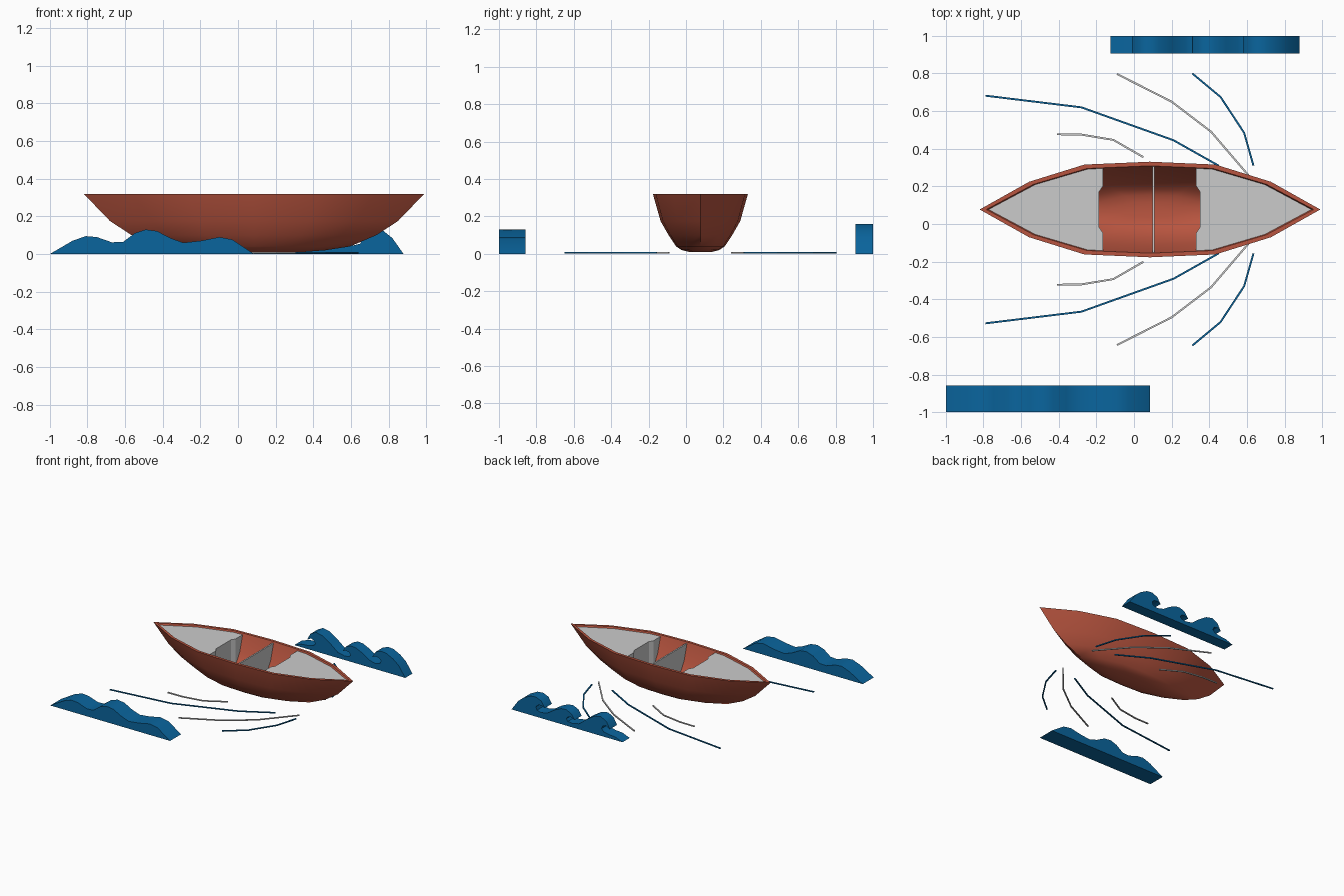
import bpy, bmesh, math
from mathutils import Vector

if "Cube" in bpy.data.objects:
    bpy.data.objects.remove(bpy.data.objects["Cube"])

CX, CY = 0.085, 0.077   # boat centre


def material(name, rgb):
    m = bpy.data.materials.new(name)
    m.diffuse_color = (*rgb, 1)
    m.use_nodes = True
    m.node_tree.nodes["Principled BSDF"].inputs["Base Color"].default_value = m.diffuse_color
    return m


RED = material("hull red", (0.48, 0.09, 0.05))
BLUE = material("water blue", (0.003, 0.13, 0.34))


def finish(bm, name, mat=None, smooth=None):
    bmesh.ops.recalc_face_normals(bm, faces=bm.faces)
    me = bpy.data.meshes.new(name)
    bm.to_mesh(me)
    bm.free()
    ob = bpy.data.objects.new(name, me)
    bpy.context.collection.objects.link(ob)
    if mat:
        me.materials.append(mat)
    bpy.ops.object.select_all(action='DESELECT')
    bpy.context.view_layer.objects.active = ob
    ob.select_set(True)
    if smooth:
        bpy.ops.object.shade_smooth_by_angle(angle=math.radians(smooth))
    return ob


def prism(name, pts, lo, hi, axis, mat=None, smooth=None):
    """Extrude a 2D outline along y (outline in xz) or z (outline in xy)."""
    bm = bmesh.new()
    place = (lambda a, b, h: (a, h, b)) if axis == 'y' else (lambda a, b, h: (a, b, h))
    face = bm.faces.new([bm.verts.new(place(a, b, lo)) for a, b in pts])
    ext = bmesh.ops.extrude_face_region(bm, geom=[face])
    verts = [g for g in ext['geom'] if isinstance(g, bmesh.types.BMVert)]
    bmesh.ops.translate(bm, verts=verts, vec=place(0, 0, hi - lo))
    return finish(bm, name, mat, smooth)


# Pointed boat plan, as fractions of half length and half width
QUARTER = [(1, 0), (0.71, 0.58), (0.385, 0.94), (0, 1)]
PLAN = QUARTER + [(-u, v) for u, v in QUARTER[-2::-1]]
PLAN += [(u, -v) for u, v in PLAN[-2:0:-1]]


def loft(name, rings, mat=None, smooth=None):
    """Bridge boat-shaped rings of (half length, half width, z), capping both ends."""
    bm = bmesh.new()
    loops = [[bm.verts.new((CX + l * u, CY + w * v, z)) for u, v in PLAN] for l, w, z in rings]
    n = len(PLAN)
    for a, b in zip(loops, loops[1:]):
        for i in range(n):
            j = (i + 1) % n
            bm.faces.new((a[i], a[j], b[j], b[i]))
    bm.faces.new(loops[0])
    bm.faces.new(loops[-1])
    return finish(bm, name, mat, smooth)


# Hull shell with open inside
outer = [(0.25, 0.06, 0.01), (0.38, 0.10, 0.02), (0.51, 0.13, 0.04),
         (0.65, 0.17, 0.10), (0.765, 0.213, 0.175), (0.905, 0.254, 0.32)]
inner = [(l - 0.035, w - 0.022, z + d) for (l, w, z), d in
         zip(outer, (0.025, 0.023, 0.02, 0.01, 0.005, 0))]
loft("hull", outer + inner[::-1], RED, 40)

# Decks and middle bulkhead, trimmed to the inside of the hull
fill = [(l + 0.006, w + 0.004, z) for l, w, z in inner[:-1]] + [(0.868, 0.232, 0.308)]


def trimmed(name, pts):
    ob = prism(name, [(x, CY + y) for x, y in pts], -0.1, 0.5, 'z')
    body = loft("hull_filler", fill)
    mod = ob.modifiers.new("trim", 'BOOLEAN')
    mod.operation, mod.solver, mod.object = 'INTERSECT', 'EXACT', body
    bpy.context.view_layer.objects.active = ob
    bpy.ops.object.modifier_apply(modifier=mod.name)
    bpy.data.objects.remove(body)


def deck(name, edge, step, end):
    trimmed(name, [(end, -0.4), (edge, -0.4), (edge, -0.125), (edge + step, -0.095),
                   (edge + step, 0.095), (edge, 0.125), (edge, 0.4), (end, 0.4)])


deck("stern_deck", -0.165, -0.02, -1.2)
deck("bow_deck", 0.33, 0.02, 1.4)
trimmed("middle_bulkhead", [(0.097, -0.4), (0.109, -0.4), (0.109, 0.4), (0.097, 0.4)])


# Wake lines, mirrored across the boat
def wake(name, pts, mat=None):
    for side, sign in (("left", 1), ("right", -1)):
        path = [Vector((x, CY + sign * (y - CY))) for x, y in pts]
        a, b = [], []
        for i, p in enumerate(path):
            d = (path[min(i + 1, len(path) - 1)] - path[max(i - 1, 0)]).normalized()
            off = Vector((-d.y, d.x)) * 0.005
            a.append(p + off)
            b.append(p - off)
        prism(f"{name}_{side}", a + b[::-1], 0.002, 0.01, 'z', mat)


wake("long_wake", [(-0.79, 0.682), (-0.28, 0.62), (0.21, 0.445), (0.45, 0.31)], BLUE)
wake("bow_wake", [(0.31, 0.8), (0.46, 0.675), (0.585, 0.485), (0.635, 0.31)], BLUE)
wake("middle_ripple", [(-0.09, 0.797), (0.2, 0.65), (0.41, 0.49), (0.62, 0.245)])
wake("short_ripple", [(-0.41, 0.477), (-0.28, 0.475), (-0.11, 0.447), (0.05, 0.355)])

# Rolling wave at the front
rolling = [(-1, 0), (-0.88, 0.07), (-0.81, 0.095), (-0.75, 0.09), (-0.67, 0.062), (-0.61, 0.065),
           (-0.55, 0.11), (-0.49, 0.13), (-0.43, 0.122), (-0.36, 0.085), (-0.29, 0.06),
           (-0.2, 0.07), (-0.1, 0.09), (-0.03, 0.077), (0.085, 0)]
prism("rolling_wave", rolling, -1, -0.858, 'y', BLUE, 40)

# Curling wave at the back, with three breaking crests
curling = [(0.88, 0), (0.82, 0.085), (0.77, 0.125), (0.71, 0.155), (0.66, 0.16), (0.61, 0.14),
           (0.58, 0.09), (0.61, 0.105), (0.64, 0.1), (0.66, 0.08), (0.65, 0.055), (0.61, 0.045),
           (0.55, 0.06), (0.49, 0.1), (0.43, 0.127), (0.385, 0.13), (0.34, 0.11),
           (0.31, 0.065), (0.34, 0.08), (0.37, 0.075), (0.385, 0.055), (0.37, 0.038), (0.33, 0.033),
           (0.27, 0.045), (0.2, 0.1), (0.13, 0.145), (0.07, 0.157), (0.02, 0.13),
           (-0.01, 0.075), (0.025, 0.095), (0.055, 0.085), (0.065, 0.06), (0.045, 0.04),
           (0, 0.03), (-0.06, 0.025), (-0.125, 0)]
prism("curling_wave", curling, 0.907, 1, 'y', BLUE, 40)
